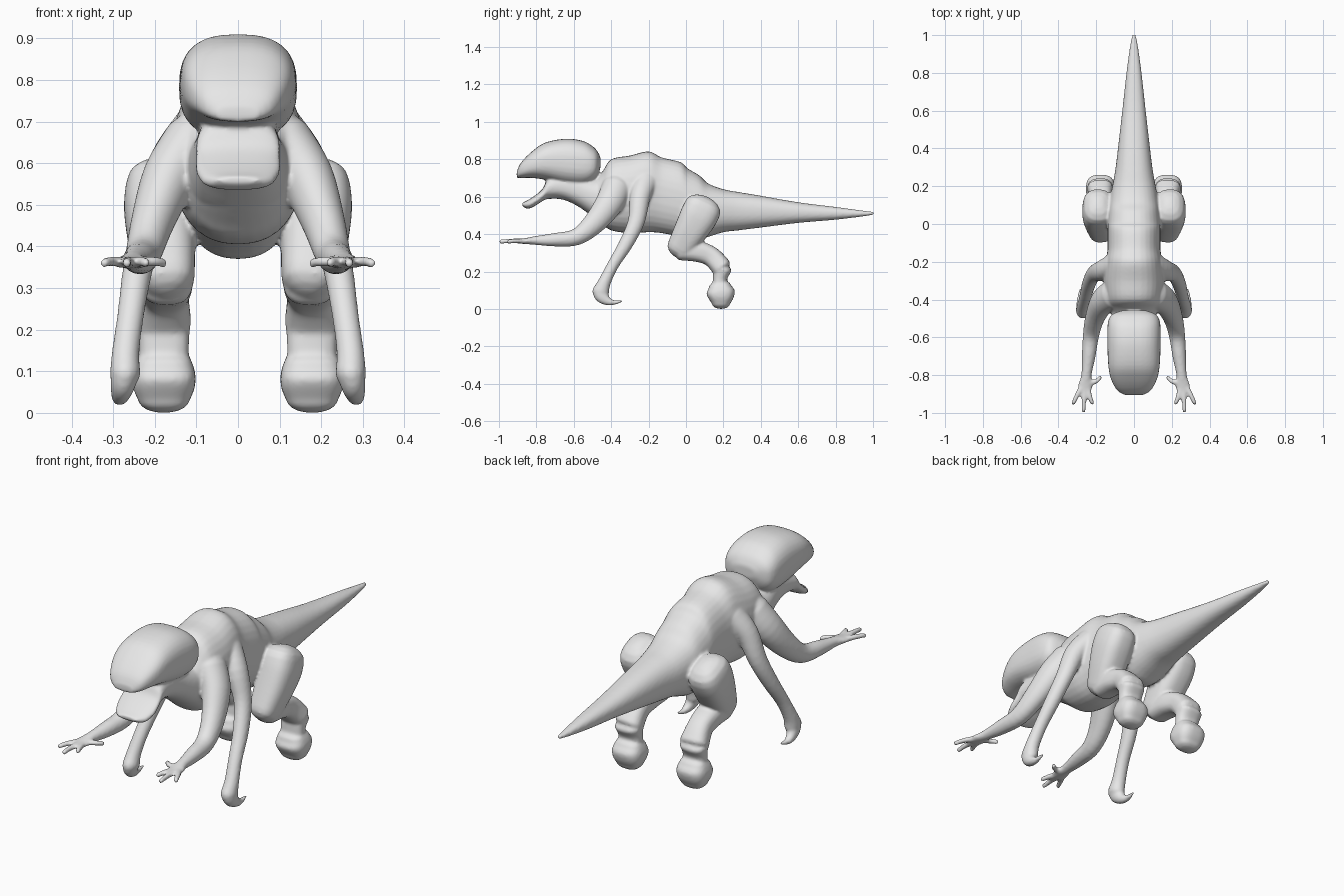
import bpy, bmesh, math
from mathutils import Vector

bm = bmesh.new()


def spline(rows, steps=4):
    """Catmull-Rom through rows of numbers."""
    out = []
    for i in range(len(rows) - 1):
        p0, p1 = rows[max(i - 1, 0)], rows[i]
        p2, p3 = rows[i + 1], rows[min(i + 2, len(rows) - 1)]
        for k in range(steps):
            t = k / steps
            out.append([0.5 * (2 * b + (c - a) * t + (2 * a - 5 * b + 4 * c - d) * t * t
                               + (3 * b - a - 3 * c + d) * t ** 3)
                        for a, b, c, d in zip(p0, p1, p2, p3)])
    out.append(list(rows[-1]))
    return out


def skin(rings, power, n=32):
    """Skin rings given as (centre, side axis, up axis, half width, half height)."""
    loops = []
    for c, u, v, a, b in rings:
        loop = []
        for i in range(n):
            t = 2 * math.pi * i / n
            cs, sn = math.cos(t), math.sin(t)
            x = math.copysign(abs(cs) ** (2 / power), cs) * a
            y = math.copysign(abs(sn) ** (2 / power), sn) * b
            loop.append(bm.verts.new(c + u * x + v * y))
        loops.append(loop)
    faces = [bm.faces.new(loops[0]), bm.faces.new(loops[-1][::-1])]
    for l0, l1 in zip(loops, loops[1:]):
        for i in range(n):
            j = (i + 1) % n
            faces.append(bm.faces.new((l0[i], l1[i], l1[j], l0[j])))
    bmesh.ops.recalc_face_normals(bm, faces=faces)


def loft(rows, power):
    """Rows of (y, bottom, top, half width): upright sections along y."""
    X, Z = Vector((1, 0, 0)), Vector((0, 0, 1))
    skin([(Vector((0, y, (lo + hi) / 2)), X, Z, max(w, 0.004), max((hi - lo) / 2, 0.004))
          for y, lo, hi, w in spline(rows)], power)


def limb(rows, power=2.0, cap=0.8, mirror=True):
    """Rows of (x, y, z, half width, half depth) with rounded ends, on both sides."""
    for s in (1, -1):
        pts = spline([(s * r[0],) + tuple(r[1:]) for r in rows])
        cs = [Vector(p[:3]) for p in pts]
        rings = []
        last = len(pts) - 1
        for i, p in enumerate(pts):
            t = (cs[min(i + 1, last)] - cs[max(i - 1, 0)]).normalized()
            u = Vector((1, 0, 0))
            u = (u - t * u.dot(t)).normalized()
            v = t.cross(u)
            caps = [(0, 1)]
            if i in (0, last):
                caps = [(math.sin(math.radians(d)), math.cos(math.radians(d)))
                        for d in (0, 25, 50, 70, 85)]
            if i == 0:
                caps = [(-o, k) for o, k in caps][::-1]
            r = min(p[3], p[4]) * cap
            for o, k in caps:
                rings.append((cs[i] + t * (o * r), u, v, p[3] * k, p[4] * k))
        skin(rings, power)


# torso and tail
loft([(-.52, .51, .66, .09), (-.45, .455, .73, .13), (-.40, .42, .80, .15),
      (-.30, .405, .82, .16), (-.20, .41, .842, .15), (-.13, .405, .81, .14),
      (-.03, .385, .785, .14), (.01, .375, .75, .14), (.07, .37, .715, .135),
      (.12, .385, .67, .13), (.20, .41, .64, .115), (.28, .42, .625, .10),
      (.40, .435, .605, .085), (.60, .46, .57, .062), (.80, .477, .545, .04),
      (.95, .495, .525, .02), (1.005, .503, .52, .008)], 2.3)

# domed head
loft([(-.905, .70, .735, .05), (-.88, .70, .785, .09), (-.82, .70, .845, .122),
      (-.75, .69, .89, .136), (-.64, .665, .91, .141), (-.55, .66, .898, .141),
      (-.50, .68, .87, .132), (-.475, .71, .845, .11), (-.457, .755, .81, .06)], 2.6)

# open lower jaw and throat
loft([(-.875, .55, .568, .05), (-.845, .535, .582, .085), (-.80, .555, .612, .102),
      (-.765, .578, .645, .102), (-.735, .588, .70, .10), (-.66, .585, .72, .095),
      (-.58, .55, .72, .10), (-.50, .495, .70, .115), (-.42, .45, .70, .13)], 2.4)

# front arms
limb([(.11, -.37, .65, .07, .08), (.165, -.41, .565, .065, .075), (.205, -.49, .46, .052, .06),
      (.227, -.585, .385, .043, .045), (.24, -.70, .37, .036, .036),
      (.252, -.80, .366, .027, .024), (.257, -.85, .363, .038, .017), (.26, -.88, .362, .034, .014)])

# fingers and thumb
for base, mid, tip in (((.277, -.86), (.303, -.91), (.322, -.95)),
                       ((.262, -.87), (.265, -.93), (.268, -.992)),
                       ((.245, -.87), (.232, -.92), (.22, -.95)),
                       ((.245, -.84), (.205, -.835), (.178, -.812))):
    limb([(*base, .362, .015, .014), (*mid, .364, .013, .013), (*tip, .36, .011, .011)])

# middle arms
limb([(.11, -.21, .69, .045, .06), (.165, -.245, .60, .05, .055), (.212, -.265, .47, .04, .045),
      (.24, -.32, .35, .036, .038), (.258, -.39, .235, .032, .031),
      (.27, -.435, .145, .033, .034), (.271, -.455, .095, .037, .045)])

# hooked claws
limb([(.271, -.46, .10, .035, .042), (.277, -.45, .068, .03, .038),
      (.283, -.42, .042, .022, .024), (.285, -.385, .034, .015, .013),
      (.284, -.345, .042, .007, .007)])

# hind thighs
limb([(.19, .09, .54, .08, .10), (.19, .065, .49, .084, .10),
      (.182, .02, .41, .08, .088), (.172, -.03, .325, .068, .073)], 2.7)

# hind shins
limb([(.172, -.03, .315, .062, .055), (.172, .06, .308, .062, .056),
      (.175, .135, .28, .057, .053), (.18, .19, .222, .068, .054)], 2.6, 0.5)

# ankles
limb([(.18, .195, .215, .066, .05), (.178, .182, .165, .06, .038),
      (.178, .182, .11, .06, .04)], 2.6, 0.5)

# hind feet
limb([(.178, .182, .115, .07, .062), (.178, .185, .09, .076, .076),
      (.178, .187, .06, .074, .068), (.178, .187, .03, .062, .05)], 2.8, 0.6)

# fuse everything into one smooth skin
mesh = bpy.data.meshes.new("creature_body")
bm.to_mesh(mesh)
bm.free()
creature = bpy.data.objects.new("creature_body", mesh)
bpy.context.collection.objects.link(creature)

grey = bpy.data.materials.new("plain grey")
grey.diffuse_color = (0.8, 0.8, 0.8, 1)
mesh.materials.append(grey)

fuse = creature.modifiers.new("fuse", 'REMESH')
fuse.mode = 'VOXEL'
fuse.voxel_size = 0.007
fuse.use_smooth_shade = True
soften = creature.modifiers.new("soften", 'SMOOTH')
soften.factor = 0.5
soften.iterations = 6
